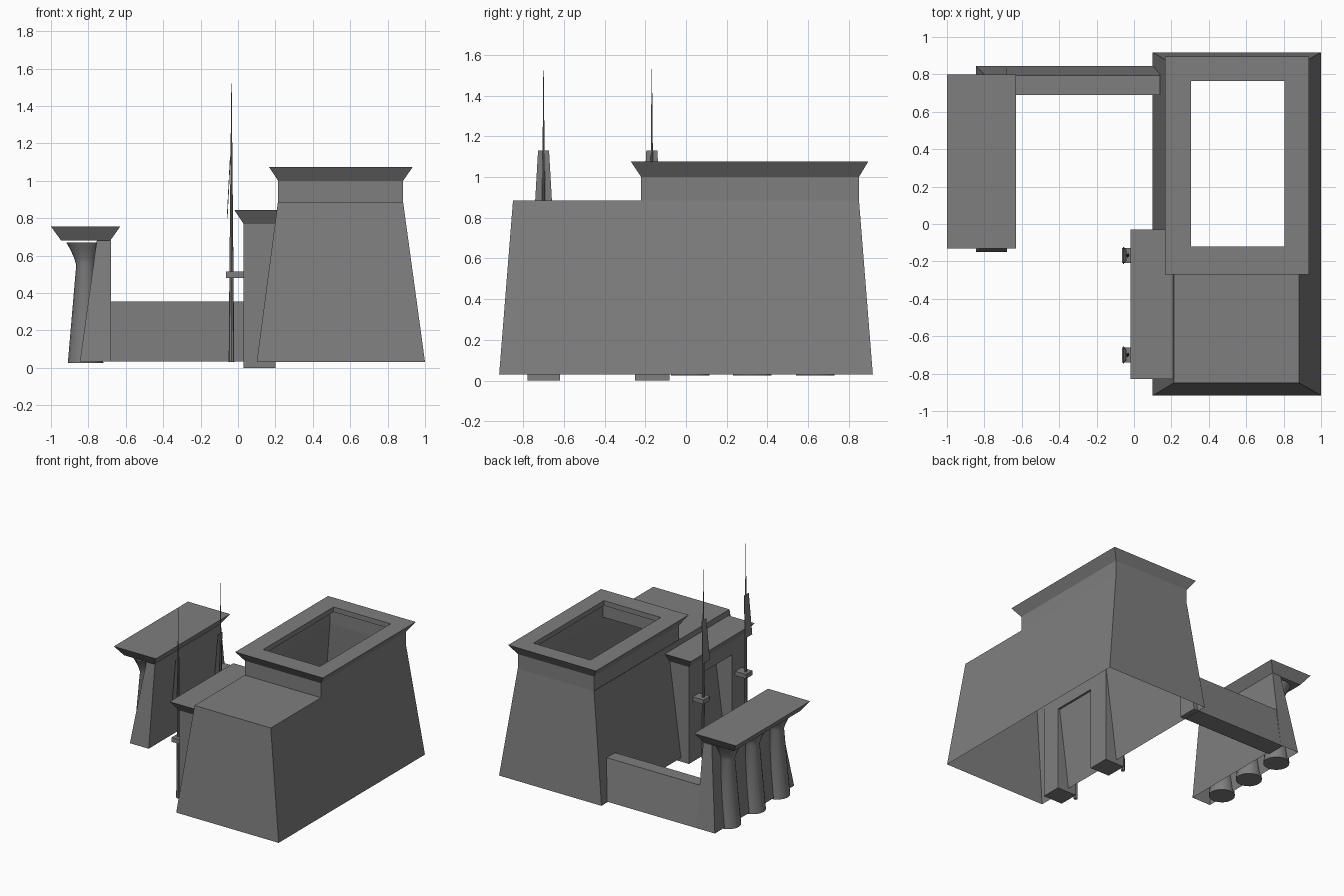
import bpy, bmesh, math

if "Cube" in bpy.data.objects:
    bpy.data.objects.remove(bpy.data.objects["Cube"])

stone = bpy.data.materials.new("grey_stone")
stone.diffuse_color = (0.21, 0.21, 0.21, 1)
stone.use_nodes = True
stone.node_tree.nodes["Principled BSDF"].inputs["Base Color"].default_value = stone.diffuse_color


def finish(name, bm, smooth=False):
    bmesh.ops.recalc_face_normals(bm, faces=bm.faces)
    me = bpy.data.meshes.new(name)
    bm.to_mesh(me)
    bm.free()
    me.materials.append(stone)
    ob = bpy.data.objects.new(name, me)
    bpy.context.collection.objects.link(ob)
    if smooth:
        bpy.context.view_layer.objects.active = ob
        ob.select_set(True)
        bpy.ops.object.shade_smooth_by_angle(angle=math.radians(40))
        ob.select_set(False)
    return ob


def loft(name, rings, bottom=True, top=True, smooth=False):
    """Skin a stack of point rings, with optional end caps."""
    bm = bmesh.new()
    vs = [[bm.verts.new(p) for p in r] for r in rings]
    n = len(rings[0])
    for a, b in zip(vs, vs[1:]):
        for i in range(n):
            j = (i + 1) % n
            bm.faces.new((a[i], a[j], b[j], b[i]))
    if bottom:
        bm.faces.new(vs[0][::-1])
    if top:
        bm.faces.new(vs[-1])
    return finish(name, bm, smooth)


def rect(x0, x1, y0, y1, z):
    return [(x0, y0, z), (x1, y0, z), (x1, y1, z), (x0, y1, z)]


def circle(x, y, r, z, n=16):
    return [(x + r * math.cos(2 * math.pi * i / n),
             y + r * math.sin(2 * math.pi * i / n), z) for i in range(n)]


def box(name, x0, x1, y0, y1, z0, z1):
    return loft(name, [rect(x0, x1, y0, y1, z0), rect(x0, x1, y0, y1, z1)])


# Main tower: hollow battered walls, low front roof, open-topped upper storey
loft("tower_walls", [rect(.10, 1, -.918, .918, .03),
                     rect(.213, .883, -.85, .85, .885)], False, False)
bm = bmesh.new()
bm.faces.new([bm.verts.new(p) for p in rect(.213, .883, -.85, -.22, .885)])
finish("front_roof", bm)
loft("upper_storey", [rect(.215, .883, -.22, .85, .885),
                      rect(.215, .883, -.22, .85, 1.0),
                      rect(.165, .935, -.27, .895, 1.075),
                      rect(.305, .805, -.12, .765, 1.075),
                      rect(.305, .805, -.12, .765, 1.035)], False, False)

# Gate: two pillars, lintel and flared cornice
for side, y0, y1 in (("front", -.78, -.62), ("rear", -.25, -.08)):
    box("gate_pillar_" + side, .03, .2, y0, y1, 0, .77)
box("gate_lintel", .03, .2, -.62, -.25, .66, .77)
loft("gate_cornice", [rect(.03, .2, -.78, -.08, .77),
                      rect(-.02, .213, -.83, -.03, .845)])

# Flag masts with brackets and hanging pennants
for side, y in (("front", -.7), ("rear", -.168)):
    loft("mast_" + side, [circle(-.035, y, r, z, 8) for r, z in
                          ((.015, .03), (.011, .5), (.005, 1.13), (.001, 1.53))])
    box("mast_bracket_" + side, -.065, .03, y - .04, y + .04, .48, .515)
    loft("pennant_" + side, [rect(-.06, -.056, y - .046, y + .046, .8),
                             rect(-.043, -.039, y - .027, y + .027, 1.13)])

# Low rear wall
loft("rear_wall", [rect(-.70, .14, .69, .845, .035),
                   rect(-.70, .14, .69, .795, .355)])

# Colonnade: battered wall, flared roof slab and three columns
loft("colonnade_wall", [rect(-.845, -.68, -.15, .845, .035),
                        rect(-.755, -.68, -.07, .755, .68)], False, True)
loft("colonnade_roof", [rect(-.945, -.683, -.08, .75, .68),
                        rect(-1, -.63, -.13, .8, .755)])
profile = ((.095, .025), (.05, .55), (.062, .59), (.083, .635), (.103, .67))
for i, y in enumerate((.02, .325, .635)):
    loft(f"column_{i + 1}", [circle(-.815, y, r, z) for r, z in profile], smooth=True)
